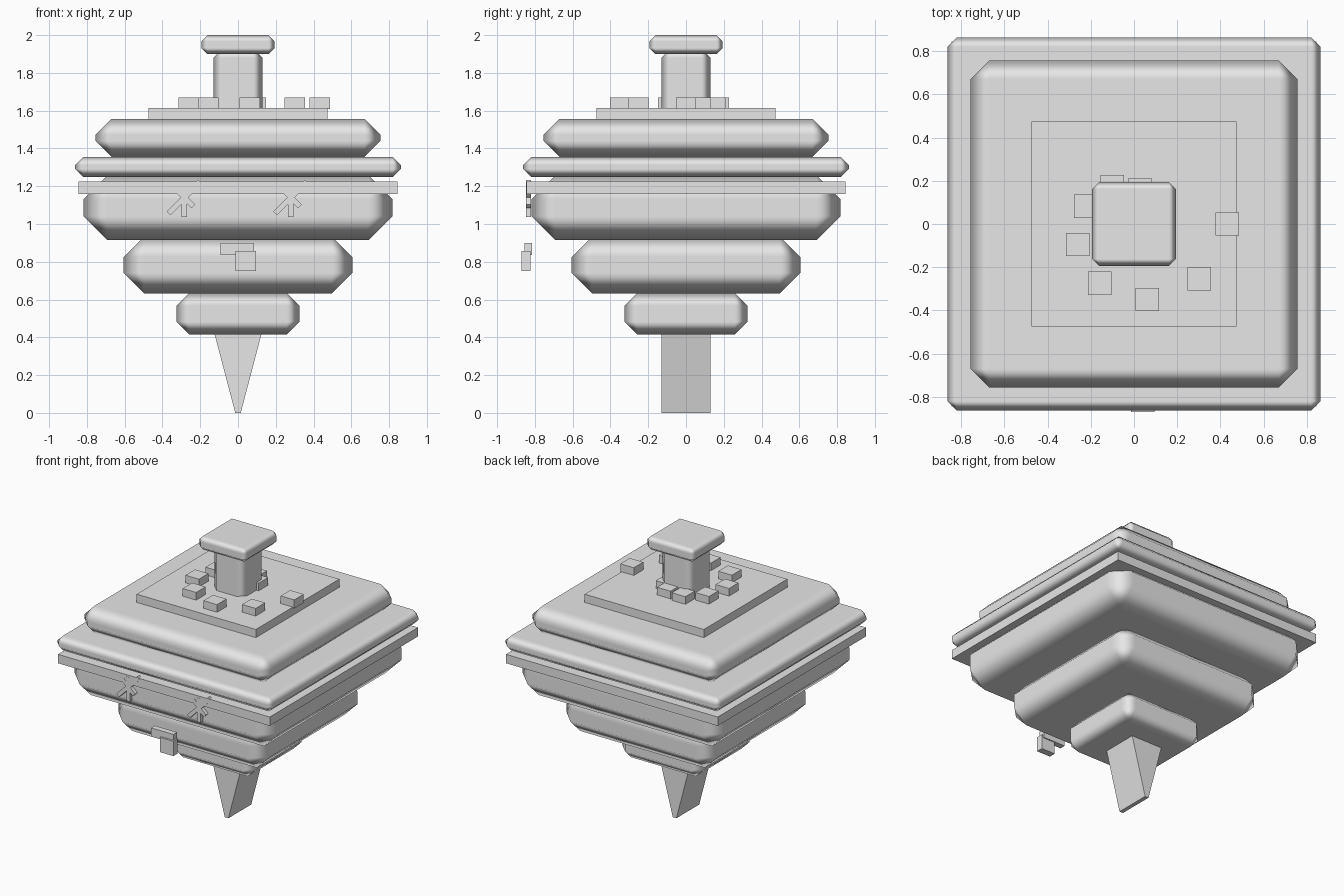
import bpy, bmesh, math
from mathutils import Matrix, Vector

if "Cube" in bpy.data.objects:
    bpy.data.objects.remove(bpy.data.objects["Cube"])

grey = bpy.data.materials.new("light grey")
grey.diffuse_color = (0.8, 0.8, 0.8, 1)
grey.use_nodes = True
grey.node_tree.nodes["Principled BSDF"].inputs["Base Color"].default_value = grey.diffuse_color


def finish(name, bm):
    bmesh.ops.recalc_face_normals(bm, faces=bm.faces)
    me = bpy.data.meshes.new(name)
    bm.to_mesh(me)
    bm.free()
    me.materials.append(grey)
    ob = bpy.data.objects.new(name, me)
    bpy.context.collection.objects.link(ob)
    return ob


def add_box(bm, lo, hi, rot=0.0):
    """Box between two corners, optionally turned about y through its centre."""
    lo, hi = Vector(lo), Vector(hi)
    m = (Matrix.Translation((lo + hi) / 2) @ Matrix.Rotation(rot, 4, 'Y')
         @ Matrix.Diagonal((*(hi - lo), 1)))
    return bmesh.ops.create_cube(bm, size=1, matrix=m)["verts"]


def box(name, lo, hi):
    bm = bmesh.new()
    add_box(bm, lo, hi)
    return finish(name, bm)


def slab(name, half, z0, z1, bevel=0.0):
    """Square slab centred on the axis, with smooth chamfered edges."""
    ob = box(name, (-half, -half, z0), (half, half, z1))
    if bevel:
        for p in ob.data.polygons:
            p.use_smooth = True
        mod = ob.modifiers.new("chamfer", 'BEVEL')
        mod.width = bevel
        mod.segments = 1
        mod.limit_method = 'NONE'
        mod.harden_normals = True
    return ob


# Stacked body of the spinning top, from bottom to top
slab("lower_body", 0.325, 0.416, 0.634, 0.067)
slab("middle_body", 0.605, 0.633, 0.934, 0.108)
slab("main_body", 0.818, 0.914, 1.258, 0.127)
slab("band", 0.844, 1.16, 1.224)
slab("rim", 0.863, 1.248, 1.356, 0.044)
slab("upper_body", 0.755, 1.356, 1.556, 0.085)
slab("top_plate", 0.475, 1.54, 1.615)
slab("handle_stem", 0.13, 1.56, 1.93, 0.05)
slab("handle_cap", 0.194, 1.90, 2.0, 0.032)

# Wedge-shaped tip, narrowed only along x
bm = bmesh.new()
for v in add_box(bm, (-0.125, -0.13, 0), (0.125, 0.13, 0.42)):
    if v.co.z < 0.1:
        v.co.x *= 0.116
finish("tip", bm)

# Studs winding inwards in a spiral on the top plate
for i in range(9):
    r, a = 0.432 - 0.0387 * i, math.radians(-40 * i)
    x, y = r * math.cos(a), r * math.sin(a)
    box(f"spiral_stud_{i + 1}", (x - 0.054, y - 0.054, 1.608),
        (x + 0.054, y + 0.054, 1.67))

# Star-shaped eyes made of crossed bars
for side, cx in (("left", -0.284), ("right", 0.28)):
    bm = bmesh.new()
    cz, w, y0, y1 = 1.14, 0.014, -0.846, -0.82
    add_box(bm, (cx - w, y0, 1.036), (cx + w, y1, 1.21))
    add_box(bm, (cx - 0.118, y0, cz - w), (cx + 0.118, y1, cz + w), -math.pi / 4)
    add_box(bm, (cx - 0.066, y0, cz - w), (cx + 0.066, y1, cz + w), math.pi / 4)
    finish(side + "_star_eye", bm)

# Mouth and tongue
box("mouth", (-0.092, -0.856, 0.837), (0.085, -0.814, 0.9))
box("tongue", (-0.013, -0.87, 0.752), (0.095, -0.822, 0.858))
